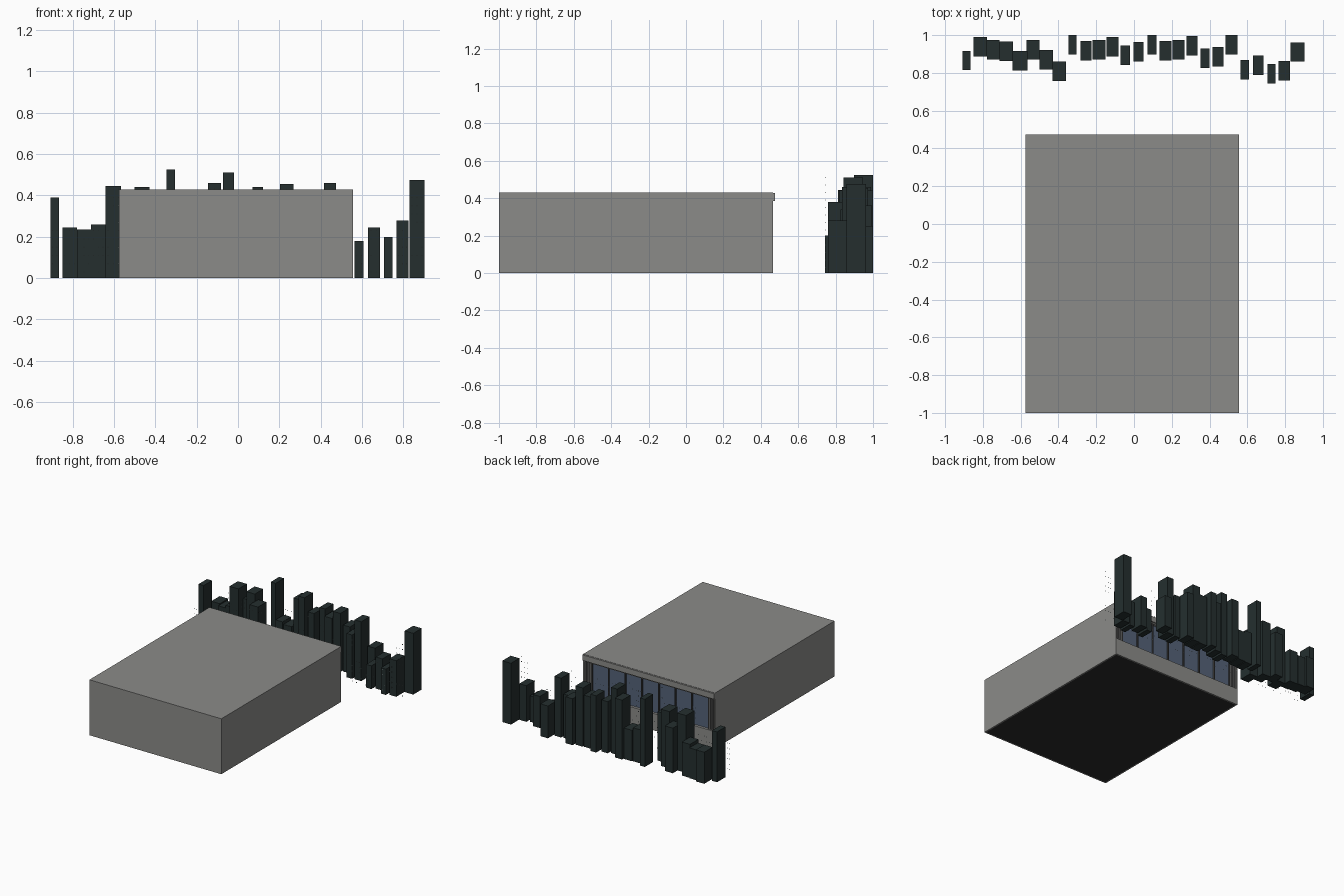
import bpy, random

if "Cube" in bpy.data.objects:
    bpy.data.objects.remove(bpy.data.objects["Cube"])
random.seed(4)


def mat(name, r, g, b):
    m = bpy.data.materials.new(name)
    m.diffuse_color = (r, g, b, 1)
    m.use_nodes = True
    m.node_tree.nodes["Principled BSDF"].inputs["Base Color"].default_value = m.diffuse_color
    return m


WALL = mat("wall grey", 0.26, 0.26, 0.25)
FLOOR = mat("floor charcoal", 0.025, 0.025, 0.025)
GLASS = mat("glass blue", 0.09, 0.125, 0.19)
FRAME = mat("frame dark grey", 0.06, 0.06, 0.06)
CURTAIN = mat("curtain grey", 0.2, 0.2, 0.195)
TOWER = mat("tower slate", 0.018, 0.028, 0.028)
LIT = mat("lit window", 0.22, 0.27, 0.27)


def boxes(name, items, material):
    """One object made of boxes given as (x0, x1, y0, y1, z0, z1)."""
    verts, faces = [], []
    for x0, x1, y0, y1, z0, z1 in items:
        n = len(verts)
        verts += [(x, y, z) for z in (z0, z1) for x, y in
                  ((x0, y0), (x1, y0), (x1, y1), (x0, y1))]
        quads = [(0, 3, 2, 1), (4, 5, 6, 7)]
        quads += [(i, (i + 1) % 4, (i + 1) % 4 + 4, i + 4) for i in range(4)]
        faces += [tuple(n + i for i in q) for q in quads]
    me = bpy.data.meshes.new(name)
    me.from_pydata(verts, [], faces)
    me.materials.append(material)
    ob = bpy.data.objects.new(name, me)
    bpy.context.collection.objects.link(ob)
    return ob


# Room shell: thin walls and a roof around a dark floor
L, R, F, B, H, T = -0.575, 0.557, -1.0, 0.465, 0.43, 0.01
boxes("floor", [(L + T, R - T, F + T, B - T, 0, 0.008)], FLOOR)
boxes("left_wall", [(L, L + T, F, B, 0, H - T)], WALL)
boxes("right_wall", [(R - T, R, F, B, 0, H - T)], WALL)
boxes("front_wall", [(L + T, R - T, F, F + T, 0, H - T)], WALL)
boxes("roof", [(L, R, F, B, H - T, H)], WALL)

# Back wall: sill and protruding lintel, glass between
G0, G1, SILL, HEAD = -0.512, 0.49, 0.13, 0.375
boxes("window_sill_wall", [(L + T, R - T, B - 0.02, B, 0, SILL)], WALL)
boxes("window_lintel", [(L, R, B, 0.475, 0.385, H - 0.002),
                        (L + T, R - T, B - 0.02, B, HEAD, H - T)], WALL)
boxes("window_glass", [(L + T, R - T, B - 0.026, B - 0.02, SILL, HEAD)], GLASS)
step = (G1 - G0) / 7
boxes("window_mullions",
      [(G0 + i * step - 0.004, G0 + i * step + 0.004, B - 0.02, B - 0.008, SILL, HEAD)
       for i in range(8)], FRAME)

# Curtains bunched at both ends of the window, as narrow pleats
for side, a, b in (("left", L + T, G0 - 0.006), ("right", G1 + 0.006, R - T)):
    w = (b - a) / 7
    for part, m, start in (("folds", CURTAIN, 0), ("shadow_folds", FRAME, 1)):
        boxes(f"{side}_curtain_{part}",
              [(a + i * w, a + (i + 1) * w, B - 0.02,
                B - (0.01 if start == 0 else 0.015), SILL, HEAD)
               for i in range(start, 7, 2)], m)

# Skyline: left edge, width, back edge, height of each tower
towers = [
    (-.908, .043, .917, .39), (-.850, .072, .990, .245), (-.778, .067, .973, .235),
    (-.711, .070, .967, .26), (-.642, .077, .915, .445), (-.568, .068, .973, .35),
    (-.501, .073, .920, .44), (-.431, .072, .861, .38), (-.347, .042, 1.0, .525),
    (-.284, .060, .969, .26), (-.219, .069, .974, .24), (-.145, .063, .990, .46),
    (-.072, .052, .946, .51), (-.003, .054, .963, .40), (.071, .049, 1.0, .44),
    (.134, .065, .969, .40), (.204, .064, .974, .455), (.277, .059, .995, .36),
    (.352, .048, .930, .34), (.416, .058, .936, .46), (.485, .064, 1.0, .25),
    (.564, .044, .868, .18), (.629, .057, .893, .245), (.706, .042, .846, .20),
    (.766, .060, .863, .28), (.829, .074, .962, .475),
]
windows = []
for i, (x, w, y, h) in enumerate(towers):
    boxes(f"tower_{i + 1:02d}", [(x, x + w, y - 0.103, y, 0, h)], TOWER)
    # Sparse lit windows on a grid in a plane ahead of the skyline
    cols, rows = max(2, int(w / 0.02)), int(h / 0.04)
    for c in range(cols):
        for r in range(rows):
            if random.random() < 0.45:
                wx = x + (c + 0.5) * w / cols
                wz = 0.03 + r * 0.04
                windows.append((wx - .002, wx + .002, .743, .745, wz - .003, wz + .003))
boxes("lit_windows", windows, LIT)
